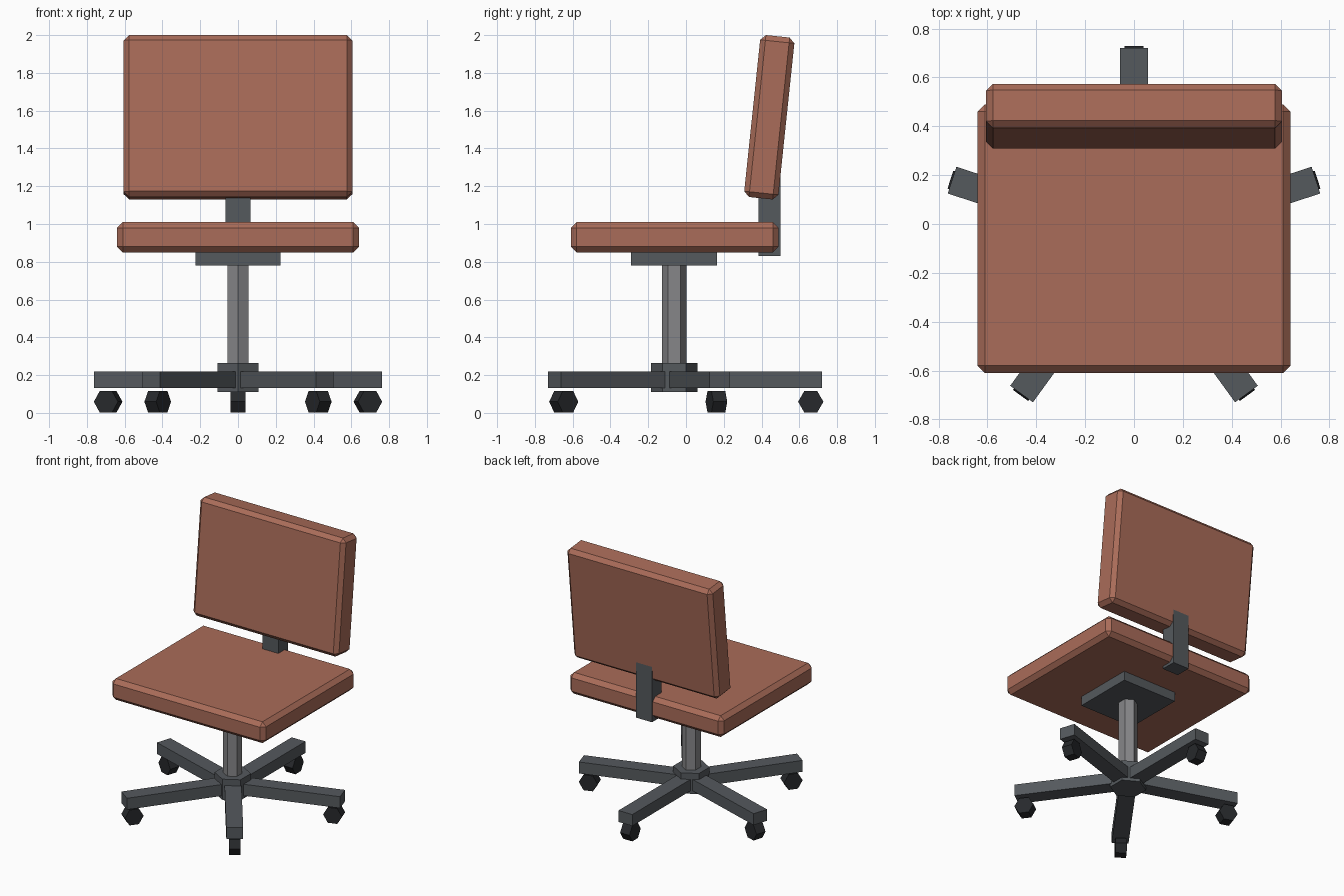
import bpy
from math import radians, sin, cos

if "Cube" in bpy.data.objects:
    bpy.data.objects.remove(bpy.data.objects["Cube"])

CY = -0.0625  # y of the swivel axis


def material(name, rgb):
    m = bpy.data.materials.new(name)
    m.diffuse_color = (*rgb, 1)
    m.use_nodes = True
    m.node_tree.nodes["Principled BSDF"].inputs["Base Color"].default_value = m.diffuse_color
    return m


FABRIC = material("rust_fabric", (0.40, 0.15, 0.10))
FRAME = material("dark_metal", (0.09, 0.10, 0.11))
STEEL = material("column_steel", (0.24, 0.24, 0.25))
RUBBER = material("rubber", (0.02, 0.022, 0.025))


def finish(name, mat, bevel=0):
    ob = bpy.context.object
    ob.name = name
    ob.data.materials.append(mat)
    if bevel:
        mod = ob.modifiers.new("chamfer", "BEVEL")
        mod.width, mod.segments = bevel, 1
    return ob


def box(name, mat, size, loc, rot=(0, 0, 0), bevel=0):
    bpy.ops.mesh.primitive_cube_add(size=1, location=loc)
    ob = bpy.context.object
    for v in ob.data.vertices:
        v.co = [c * s for c, s in zip(v.co, size)]
    ob.rotation_euler = rot
    return finish(name, mat, bevel)


def hexagon(name, mat, r, depth, loc, rot=(0, 0, 0)):
    bpy.ops.mesh.primitive_cylinder_add(vertices=6, radius=r, depth=depth,
                                        location=loc, rotation=rot)
    return finish(name, mat)


# Cushions
box("seat", FABRIC, (1.28, 1.10, 0.16), (0, -0.06, 0.93), bevel=0.03)
box("backrest", FABRIC, (1.21, 0.182, 0.862), (0, 0.441, 1.565),
    (radians(-6), 0, 0), bevel=0.028)

# Bracket joining backrest and seat, plate under the seat
box("back_bracket", FRAME, (0.132, 0.114, 0.42), (0, 0.442, 1.04))
box("seat_plate", FRAME, (0.45, 0.455, 0.075), (0, CY, 0.8175))

# Column and hub
hexagon("column", STEEL, 0.065, 0.58, (0, CY, 0.50))
hexagon("hub", FRAME, 0.124, 0.155, (0, CY, 0.1875))

# Five-arm base with a caster at each tip
for i in range(5):
    a = radians(72 * i)
    dx, dy = -sin(a), cos(a)
    box(f"base_arm_{i + 1}", FRAME, (0.115, 0.733, 0.086),
        (dx * 0.4165, CY + dy * 0.4165, 0.175), (0, 0, a))
    hexagon(f"caster_{i + 1}", RUBBER, 0.067, 0.077,
            (dx * 0.723, CY + dy * 0.723, 0.059), (0, radians(90), a))
